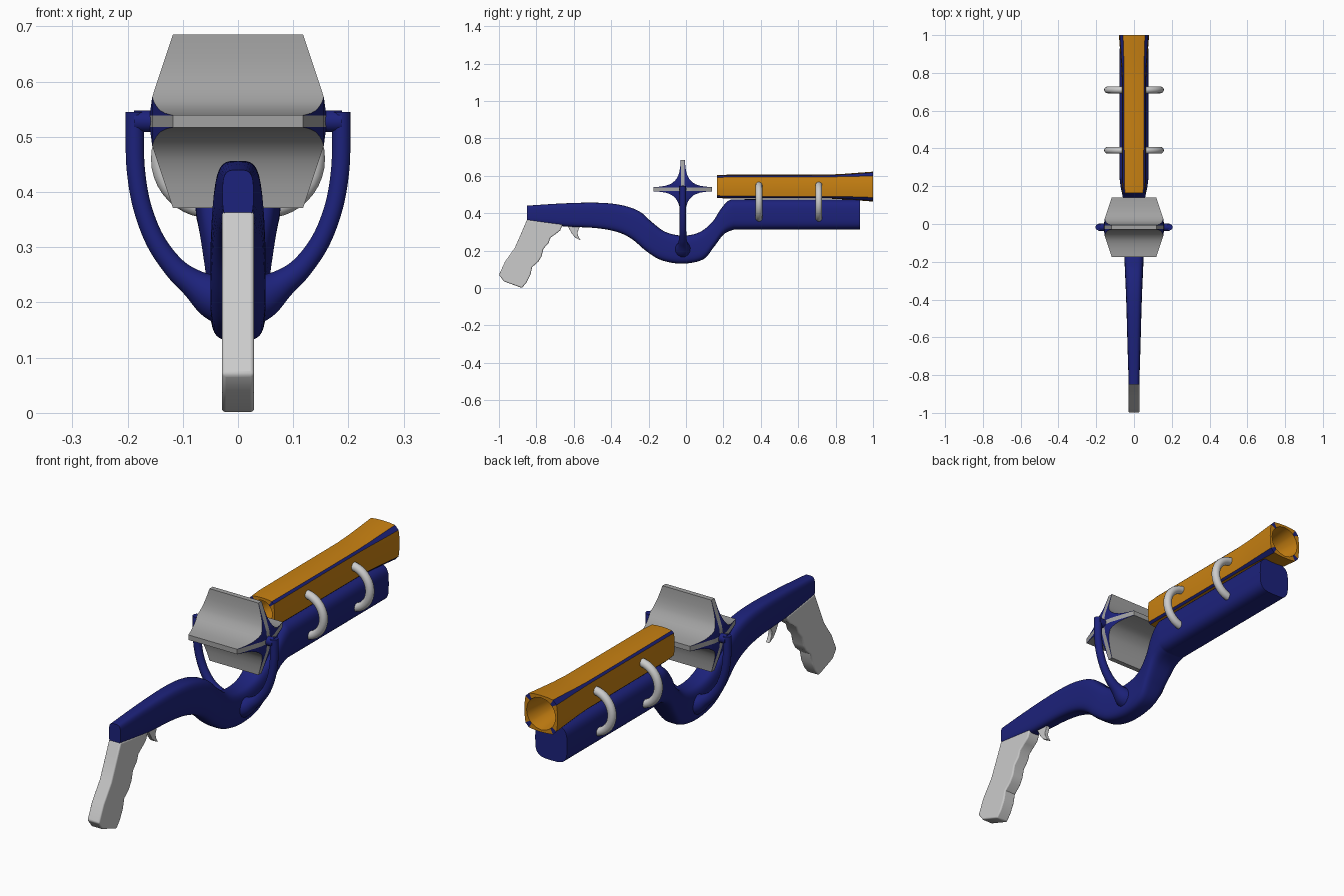
import bpy, bmesh, math
from mathutils import Vector

if "Cube" in bpy.data.objects:
    bpy.data.objects.remove(bpy.data.objects["Cube"])


def material(name, col):
    m = bpy.data.materials.new(name)
    m.diffuse_color = (*col, 1)
    m.use_nodes = True
    m.node_tree.nodes["Principled BSDF"].inputs["Base Color"].default_value = m.diffuse_color
    return m


BLUE = material("blue", (0.012, 0.016, 0.2))
ORANGE = material("orange", (0.58, 0.22, 0.006))
GREY = material("grey", (0.36, 0.36, 0.36))


def finish(ob, angle=35):
    bpy.ops.object.select_all(action='DESELECT')
    ob.select_set(True)
    bpy.context.view_layer.objects.active = ob
    bpy.ops.object.shade_smooth_by_angle(angle=math.radians(angle))
    return ob


def mesh_object(name, bm, mats=(), angle=35):
    bmesh.ops.remove_doubles(bm, verts=bm.verts, dist=1e-5)
    bmesh.ops.recalc_face_normals(bm, faces=bm.faces)
    me = bpy.data.meshes.new(name)
    bm.to_mesh(me)
    bm.free()
    for m in mats:
        me.materials.append(m)
    ob = bpy.data.objects.new(name, me)
    bpy.context.collection.objects.link(ob)
    return finish(ob, angle)


def spline(pts, n=6):
    """Catmull-Rom through tuples of any length."""
    p = [pts[0]] + list(pts) + [pts[-1]]
    out = []
    for i in range(1, len(p) - 2):
        for k in range(n):
            t = k / n
            out.append([0.5 * (2 * b + (c - a) * t + (2 * a - 5 * b + 4 * c - d) * t * t
                               + (3 * b - a - 3 * c + d) * t ** 3)
                        for a, b, c, d in zip(*p[i - 1:i + 3])])
    return out + [list(pts[-1])]


def loft(bm, rings, cap=True, mat=lambda j: 0):
    vs = [[bm.verts.new(c) for c in r] for r in rings]
    n = len(vs[0])
    for a, b in zip(vs, vs[1:]):
        for j in range(n):
            f = bm.faces.new((a[j], a[(j + 1) % n], b[(j + 1) % n], b[j]))
            f.material_index = mat(j)
    if cap:
        bm.faces.new(vs[0])
        bm.faces.new(vs[-1])


def tube(name, pts, mat=None):
    """Round tube along (x, y, z, radius) points."""
    cu = bpy.data.curves.new(name, 'CURVE')
    cu.dimensions = '3D'
    cu.bevel_depth = 1
    cu.bevel_resolution = 5
    cu.use_fill_caps = True
    sp = cu.splines.new('POLY')
    sp.points.add(len(pts) - 1)
    for q, (x, y, z, r) in zip(sp.points, pts):
        q.co = (x, y, z, 1)
        q.radius = r
    if mat:
        cu.materials.append(mat)
    ob = bpy.data.objects.new(name, cu)
    bpy.context.collection.objects.link(ob)
    bpy.ops.object.select_all(action='DESELECT')
    ob.select_set(True)
    bpy.context.view_layer.objects.active = ob
    bpy.ops.object.convert(target='MESH')
    return finish(bpy.context.object)


def plate(name, yz, half, bevel):
    """Side profile extruded across x, with rounded edges."""
    bm = bmesh.new()
    loft(bm, [[(x, y, z) for y, z in yz] for x in (-half, half)])
    ob = mesh_object(name, bm)
    b = ob.modifiers.new("bevel", 'BEVEL')
    b.width = bevel
    b.segments = 3
    b.limit_method = 'ANGLE'
    b.angle_limit = math.radians(50)
    return ob


# Stock and fore-end: top y/z, bottom y/z, half width
sections = [(-.85, .44, -.85, .35, .028), (-.66, .452, -.66, .33, .034), (-.48, .456, -.48, .32, .039),
            (-.35, .444, -.37, .30, .043), (-.25, .41, -.29, .262, .047), (-.18, .35, -.21, .195, .05),
            (-.11, .30, -.13, .148, .05), (-.02, .28, -.02, .13, .05), (.07, .297, .09, .152, .052),
            (.14, .352, .15, .22, .06), (.185, .42, .20, .285, .07), (.23, .468, .25, .31, .076),
            (.29, .474, .29, .312, .077), (.5, .474, .5, .312, .077), (.93, .474, .93, .312, .077)]
rings = []
for ty, tz, by, bz, hw in spline(sections):
    ring = []
    for k in range(36):
        a = math.tau * k / 36
        c, s = math.cos(a), math.sin(a)
        u = math.copysign(abs(c) ** .55, c)
        v = math.copysign(abs(s) ** .55, s) * .5 + .5
        ring.append((u * hw, by + (ty - by) * v, bz + (tz - bz) * v))
    rings.append(ring)
bm = bmesh.new()
loft(bm, rings)
mesh_object("stock", bm, [BLUE], 40)

# Pistol grip with finger waves, and the trigger
grip = [(-.85, .365), (-.66, .34), (-.672, .308), (-.695, .29), (-.725, .268), (-.735, .24), (-.762, .21),
        (-.772, .17), (-.79, .14), (-.822, .112), (-.832, .07), (-.852, .03), (-.877, 0),
        (-.973, .035), (-1, .07), (-.968, .14), (-.915, .215), (-.882, .29)]
plate("grip", grip, .029, .006)
plate("trigger", [(-.635, .335), (-.61, .29), (-.59, .268), (-.563, .254), (-.578, .28),
                  (-.58, .298), (-.565, .335)], .009, .002)

# Fork arms and axle
WY, WZ = -.017, .528
for s, side in ((1, "right"), (-1, "left")):
    path = [(.01, .2, .05), (.045, .212, .042), (.08, .234, .027), (.115, .263, .0205), (.15, .312, .018),
            (.174, .375, .017), (.185, .44, .017), (.187, .5, .017), (.187, .545, .017)]
    tube("fork_arm_" + side, [(s * x, WY, z, r) for x, z, r in spline(path)], BLUE)
tube("axle", [(-.188, WY, WZ, .02), (.188, WY, WZ, .02)], BLUE)

# Paddle wheel: four concave-sided blades, ends slope in toward the tips
half_blade = [(.157, .011), (.14, .012), (.115, .0145), (.09, .019), (.07, .026), (.055, .034), (.044, .044)]


def wheel_point(u, v, q, s):
    x = s * (.16 - .042 * max(0, (u - .03) / .127))
    a = q * math.pi / 2
    return (x, WY + u * math.cos(a) - v * math.sin(a), WZ + u * math.sin(a) + v * math.cos(a))


bm = bmesh.new()


def quad(pts, mi):
    bm.faces.new([bm.verts.new(p) for p in pts]).material_index = mi


for q in range(4):
    quad([wheel_point(.157, v, q, s) for v, s in ((.011, 1), (.011, -1), (-.011, -1), (-.011, 1))], 0)
    for m in (1, -1):
        for (u0, v0), (u1, v1) in zip(half_blade, half_blade[1:]):
            quad([wheel_point(u, v * m, q, s) for u, v, s in
                  ((u0, v0, 1), (u1, v1, 1), (u1, v1, -1), (u0, v0, -1))], 0)
            for s in (1, -1):
                P = lambda u, v: wheel_point(u, v * m, q, s)
                quad([P(u0, .01), P(u0, v0), P(u1, v1), P(u1, .01)], 1)
                quad([P(u0, 0), P(u0, .01), P(u1, .01), P(u1, 0)], 0)
        for s in (1, -1):
            P = lambda u, v: wheel_point(u, v * m, q, s)
            quad([P(.044, .01), P(.044, .044), P(.01, .01)], 1)
            quad([P(.044, 0), P(.044, .01), P(.01, .01), P(0, 0)], 0)
mesh_object("paddle_wheel", bm, [GREY, BLUE], 30)

# Barrel: four orange panels, blue corner strips, flared muzzle, open bore
BZ = .542


def barrel_ring(y, h, w):
    ring = []
    for q in range(4):
        a = q * math.pi / 2
        for t in (-1, -.5, 0, .5, 1):
            u, v = h * (1 - .06 * t * t), w * t
            ring.append((u * math.cos(a) - v * math.sin(a), y, BZ + u * math.sin(a) + v * math.cos(a)))
    return ring


def bore_ring(y, r):
    out = []
    for x, _, z in barrel_ring(y, 1, .8):
        d = Vector((x, z - BZ)).normalized() * r
        out.append((d.x, y, BZ + d.y))
    return out


stations = [(.165, .061, .048), (.22, .0635, .051), (.5, .0635, .052), (.76, .064, .052),
            (.84, .068, .053), (.92, .074, .055), (1.0, .08, .058)]
outer = [barrel_ring(*s) for s in stations]
inner = [bore_ring(y, r) for y, r in ((1.0, .07), (.93, .062), (.84, .053), (.5, .047), (.165, .05))]
bm = bmesh.new()
corner = lambda j: 1 if j % 5 == 4 else 0
loft(bm, outer, False, corner)
loft(bm, [outer[-1], inner[0]], False, corner)
loft(bm, inner, False)
loft(bm, [inner[-1], outer[0]], False, corner)
mesh_object("barrel", bm, [ORANGE, BLUE], 30)

# C-shaped bands joining barrel and fore-end
for i, y in enumerate((.39, .71)):
    for s, side in ((1, "right"), (-1, "left")):
        arc = [(s * (.05 + .09 * math.cos(a)), y, .46 + .09 * math.sin(a), .018)
               for a in (math.pi * (k / 20 - .5) for k in range(21))]
        tube(f"band_{i + 1}_{side}", arc)
